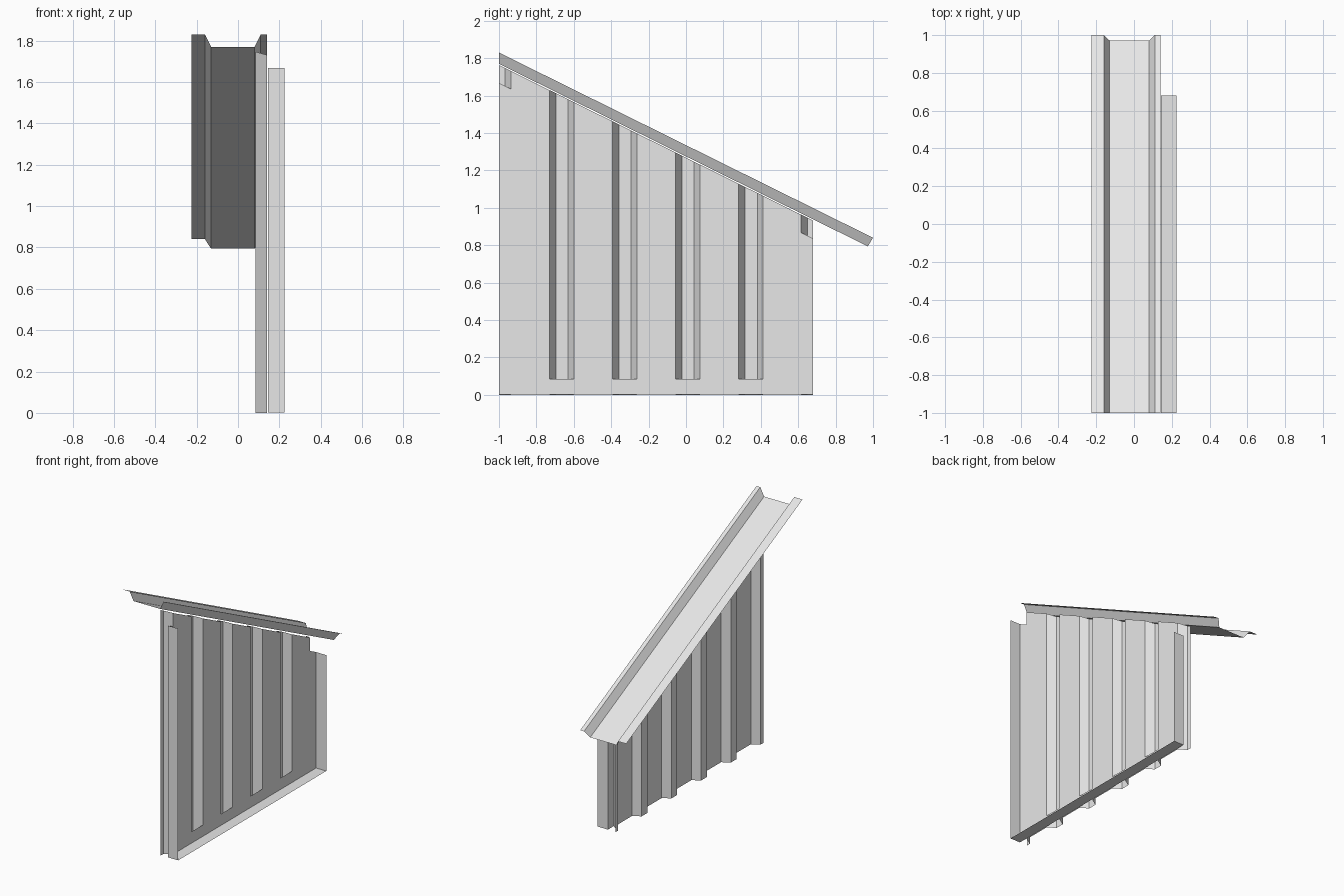
import bpy

cube = bpy.data.objects.get("Cube")
if cube:
    bpy.data.objects.remove(cube, do_unlink=True)

metal = bpy.data.materials.new("light grey metal")
metal.use_nodes = True
metal.diffuse_color = (0.8, 0.8, 0.8, 1)
metal.node_tree.nodes["Principled BSDF"].inputs["Base Color"].default_value = (0.8, 0.8, 0.8, 1)

FRONT, BACK = -1.0, 0.68
OUT, DEEP, LEG_X, LIP_X = 0.14, 0.085, 0.144, 0.225
PITCH = -0.495


def slope(z_mid, y):
    """Height of a line parallel to the roof, z_mid high at y = 0."""
    return z_mid + PITCH * y


def strip(name, start, end):
    """Sheet of flat quads between two matching profiles."""
    n = len(start)
    faces = [(i, i + 1, n + i + 1, n + i) for i in range(n - 1)]
    mesh = bpy.data.meshes.new(name)
    mesh.from_pydata(start + end, [], faces)
    mesh.materials.append(metal)
    obj = bpy.data.objects.new(name, mesh)
    bpy.context.collection.objects.link(obj)
    return obj


# Corrugated wall: flat sheet with grooves at even spacing, cut at both ends
plan = [(DEEP, FRONT), (DEEP, -0.967), (OUT, -0.935)]
for i in range(4):
    y = -0.73 + i * 0.337
    plan += [(OUT, y), (DEEP, y + 0.034), (DEEP, y + 0.1), (OUT, y + 0.132)]
plan += [(OUT, 0.615), (DEEP, 0.649), (DEEP, BACK)]
strip("corrugated_wall",
      [(x, y, 0) for x, y in plan],
      [(x, y, slope(1.268, y)) for x, y in plan])

# Base angle: upright leg on the wall and a lip turned outwards
base = [(LEG_X, 0.085), (LEG_X, 0.003), (LIP_X, 0.003)]
strip("base_angle",
      [(x, FRONT, z) for x, z in base],
      [(x, BACK, z) for x, z in base])

# End posts: the same angle standing up, with sloping tops
for name, edge, inward in (("front_post", FRONT, 1), ("back_post", BACK, -1)):
    post = [(LEG_X, edge + inward * 0.083), (LEG_X, edge), (LIP_X, edge)]
    strip(name,
          [(x, y, 0.003) for x, y in post],
          [(x, y, slope(1.172, y)) for x, y in post])

# Roof tray: plumb cut at the high end, square cut at the low end
tray = [(-0.225, 1), (-0.16, 1), (-0.13, 0), (0.08, 0), (0.11, 1), (0.14, 1)]
high, low = [], []
for x, up in tray:
    mid = 1.275 + 0.06 * up
    y_low = 0.972 + 0.028 * up
    high.append((x, FRONT, slope(mid, FRONT)))
    low.append((x, y_low, slope(mid, y_low)))
strip("roof_tray", high, low)
